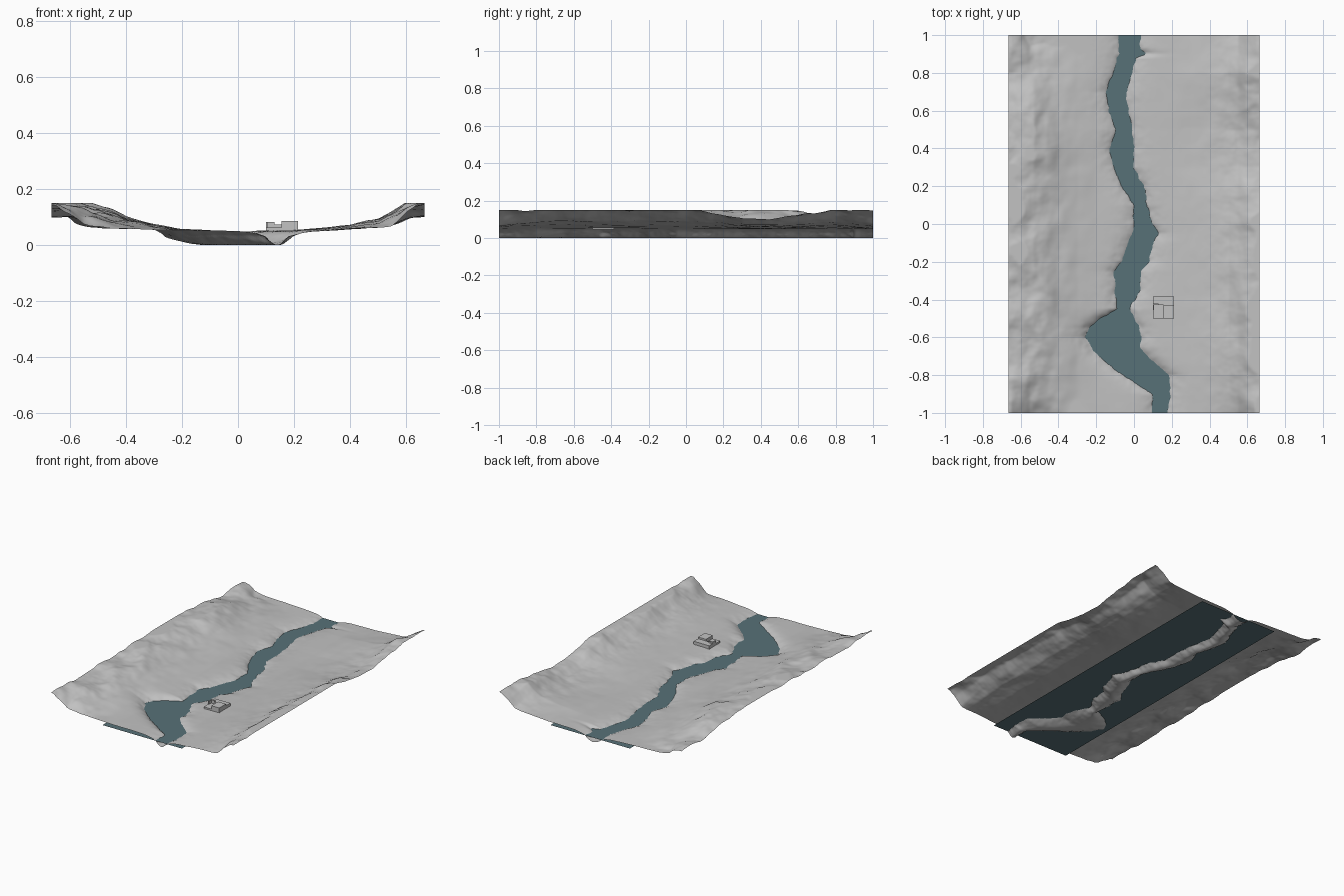
import bpy, bmesh, math
from mathutils import Vector, noise

cube = bpy.data.objects.get("Cube")
if cube:
    bpy.data.objects.remove(cube, do_unlink=True)

HALF_X, HALF_Y, WATER_Z, TOP = 0.665, 1.0, 0.029, 0.15


def material(name, color):
    m = bpy.data.materials.new(name)
    m.use_nodes = True
    m.diffuse_color = color
    m.node_tree.nodes["Principled BSDF"].inputs["Base Color"].default_value = color
    return m


stone = material("pale grey", (0.54, 0.54, 0.54, 1))
teal = material("river teal", (0.095, 0.165, 0.185, 1))


def interp(table, key, col):
    """Linear lookup of one column in a table sorted by its first column."""
    for a, b in zip(table, table[1:]):
        if key <= b[0]:
            t = max(0, (key - a[0]) / (b[0] - a[0]))
            return a[col] + (b[col] - a[col]) * t
    return table[-1][col]


def rough(x, y, scale, seed, octaves=3):
    return noise.fractal(Vector((x * scale, y * scale, seed)), 1.0, 2.0, octaves)


# River banks: y, left bank, right bank
BANKS = [(-1, .1, .18), (-.9, .1, .19), (-.85, .02, .19), (-.8, -.06, .19),
         (-.75, -.13, .13), (-.7, -.19, .07), (-.65, -.23, .03), (-.6, -.26, .04),
         (-.55, -.24, .03), (-.5, -.18, 0), (-.45, -.09, -.02), (-.35, -.1, .03),
         (-.25, -.11, .04), (-.2, -.07, .08), (-.1, -.03, .1), (-.05, -.01, .13),
         (0, 0, .1), (.1, 0, .07), (.2, -.06, .05), (.3, -.11, 0), (.4, -.13, 0),
         (.5, -.1, -.01), (.6, -.13, -.03), (.7, -.15, -.04), (.8, -.11, -.01),
         (.88, -.09, .01), (.9, -.08, .07), (.93, -.08, .03), (1, -.08, .04)]

# Valley cross-section: x, lowest and highest ground
SECTION = [(-.67, .085, .15), (-.6, .082, .152), (-.53, .064, .148), (-.46, .06, .125),
           (-.4, .058, .098), (-.3, .054, .073), (-.2, .051, .057), (0, .05, .054),
           (.2, .048, .053), (.3, .049, .06), (.4, .055, .07), (.5, .06, .09),
           (.55, .066, .115), (.6, .085, .145), (.67, .1, .153)]

# How far each side reaches towards its highest section, along y
LEFT_RISE = [(-1, .7), (-.8, .6), (-.5, .8), (0, .9), (.4, 1), (.6, .75), (.8, .25), (1, .5)]
RIGHT_RISE = [(-1, .85), (-.8, .95), (0, .95), (.15, .75), (.3, .2), (.5, .1),
              (.65, .5), (.8, .95), (1, .75)]


def ground(x, y):
    rise = interp(LEFT_RISE if x < 0 else RIGHT_RISE, y, 1)
    # Lower slopes sink towards both ends of the valley
    end = min(1, max(0, abs(y) - 0.8) / 0.2)
    rise -= 0.7 * end * min(1, max(0, 0.65 - abs(x)) / 0.1)
    rise += 0.3 * rough(x, y * 0.8, 5, 3.1)
    low, high = interp(SECTION, x, 1), interp(SECTION, x, 2)
    z = low + (high - low) * min(1.15, max(0, rise))
    # Rugged side slopes
    steep = min(1, max(0, abs(x) - 0.33) / 0.2)
    z += 0.005 * steep * rough(x, y, 10, 8.7)
    # Carved river bed with ragged banks
    wobble = 0.008 * rough(x, y, 25, 1.3, 4)
    left, right = interp(BANKS, y, 1) + wobble, interp(BANKS, y, 2) + wobble
    outside = max(left - x, x - right)
    if outside < 0:
        t = (x - left) / (right - left)
        z = WATER_Z * (1 - math.sin(math.pi * t))
    else:
        z = WATER_Z + (z - WATER_Z) * (1.02 - math.exp(-outside / 0.045))
    return min(TOP, max(0, z))


def finish(bm, name, mat):
    mesh = bpy.data.meshes.new(name)
    bm.to_mesh(mesh)
    bm.free()
    mesh.materials.append(mat)
    ob = bpy.data.objects.new(name, mesh)
    bpy.context.collection.objects.link(ob)
    return ob


def sheet(name, nx, ny, half_x, height, mat):
    bm = bmesh.new()
    bmesh.ops.create_grid(bm, x_segments=nx, y_segments=ny, size=1)
    for v in bm.verts:
        v.co.x *= half_x
        v.co.y *= HALF_Y
        v.co.z = height(v.co.x, v.co.y)
    for f in bm.faces:
        f.smooth = True
    return finish(bm, name, mat)


def block(name, x0, x1, y0, y1, z0, z1):
    bm = bmesh.new()
    bmesh.ops.create_cube(bm, size=1)
    for v in bm.verts:
        v.co = Vector(((x0 + x1) / 2 + v.co.x * (x1 - x0),
                       (y0 + y1) / 2 + v.co.y * (y1 - y0),
                       (z0 + z1) / 2 + v.co.z * (z1 - z0)))
    return finish(bm, name, stone)


# Valley and flat water sheet beneath it
sheet("valley_terrain", 170, 250, HALF_X, ground, stone)
sheet("river_water", 1, 1, 0.29, lambda x, y: WATER_Z, teal)

# Small courtyard building on the bank
block("building_base", .1, .213, -.5, -.385, .046, .063)
block("building_rear_wing", .1, .213, -.43, -.385, .063, .074)
block("building_front_wing", .155, .213, -.5, -.43, .063, .085)
block("building_side_wall", .1, .106, -.455, -.43, .063, .083)
block("building_rear_roof", .1, .13, -.43, -.42, .074, .083)
